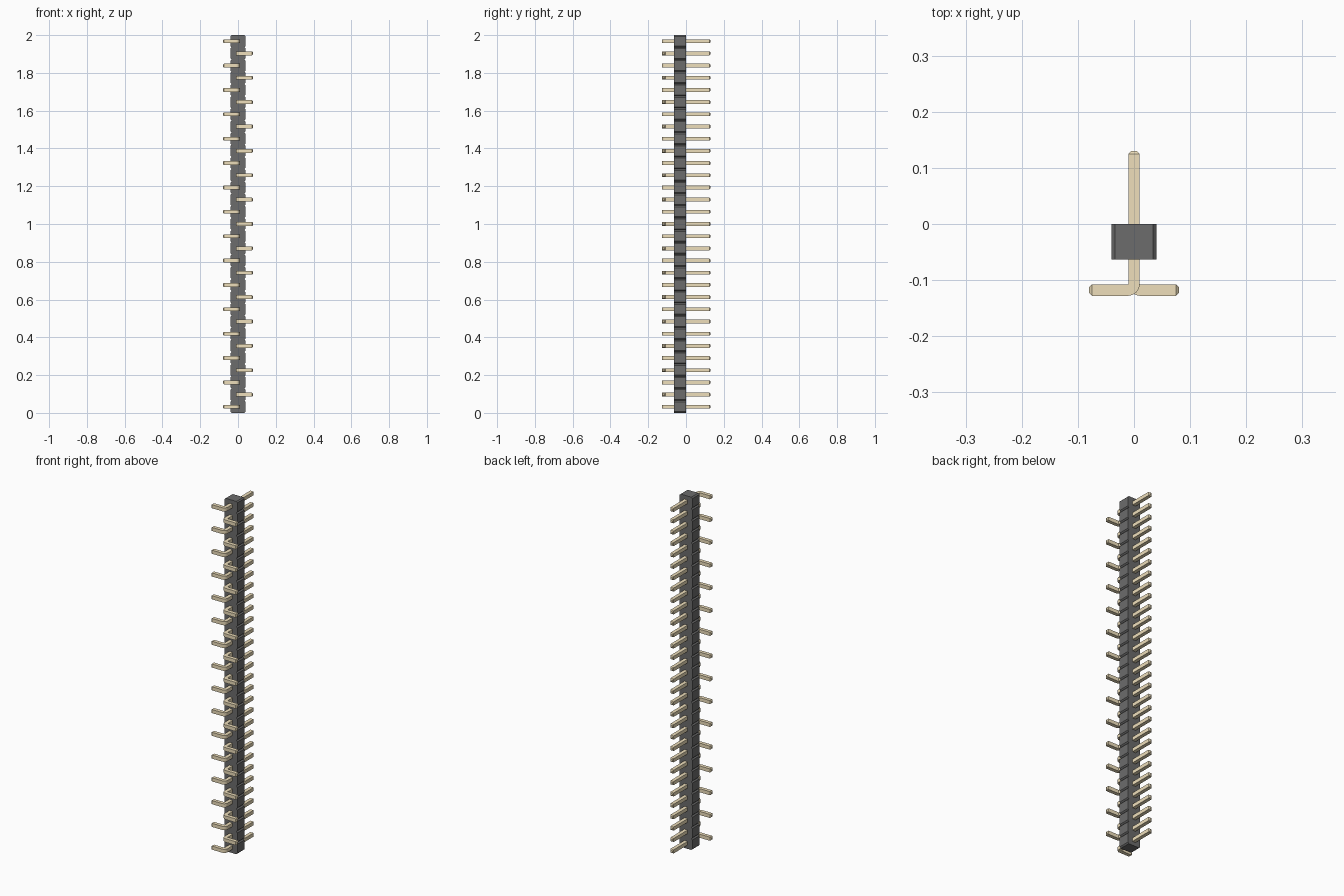
import bpy, bmesh, math

if "Cube" in bpy.data.objects:
    bpy.data.objects.remove(bpy.data.objects["Cube"])

COUNT = 31
PITCH = 2 / COUNT
HW = 0.0102            # half width of a square pin
CH = 0.0051            # tip chamfer
BODY_X, BODY_Y0, BODY_Y1 = 0.04, -0.063, 0.001
TIP_Y, FOOT_Y, FOOT_X = 0.13, -0.128, 0.08


def material(name, rgb):
    m = bpy.data.materials.new(name)
    m.diffuse_color = (*rgb, 1)
    m.use_nodes = True
    m.node_tree.nodes["Principled BSDF"].inputs["Base Color"].default_value = m.diffuse_color
    return m


def to_mesh(bm, name, mat):
    bmesh.ops.recalc_face_normals(bm, faces=bm.faces)
    me = bpy.data.meshes.new(name)
    bm.to_mesh(me)
    bm.free()
    me.materials.append(mat)
    return me


def add(name, me):
    ob = bpy.data.objects.new(name, me)
    bpy.context.collection.objects.link(ob)
    return ob


# Plastic strip: one notched outline extruded in depth
def strip_mesh(mat):
    c = PITCH / 10
    right = []
    for i in range(COUNT):
        z0, z1 = i * PITCH, (i + 1) * PITCH
        right += [(BODY_X - c, z0), (BODY_X, z0 + c), (BODY_X, z1 - c)]
    right.append((BODY_X - c, COUNT * PITCH))
    outline = right + [(-x, z) for x, z in reversed(right)]
    bm = bmesh.new()
    face = bm.faces.new([bm.verts.new((x, BODY_Y0, z)) for x, z in outline])
    ext = bmesh.ops.extrude_face_region(bm, geom=[face])
    moved = [v for v in ext["geom"] if isinstance(v, bmesh.types.BMVert)]
    bmesh.ops.translate(bm, verts=moved, vec=(0, BODY_Y1 - BODY_Y0 - 0.001, 0))
    return to_mesh(bm, "body_strip", mat)


# Bent pin: square section swept as (outer point, inner point, half height)
def pin_mesh(name, side, mat):
    t = HW - CH
    r = 0.001
    R = r + 2 * HW
    cx, cy = HW + r, FOOT_Y + R
    st = [((-t, TIP_Y), (t, TIP_Y), t),
          ((-HW, TIP_Y - CH), (HW, TIP_Y - CH), HW)]
    for k in range(9):
        a = math.pi + k * math.pi / 16
        ca, sa = math.cos(a), math.sin(a)
        st.append(((cx + R * ca, cy + R * sa), (cx + r * ca, cy + r * sa), HW))
    ym = FOOT_Y + HW
    st += [((FOOT_X - CH, ym - HW), (FOOT_X - CH, ym + HW), HW),
           ((FOOT_X, ym - t), (FOOT_X, ym + t), t)]
    bm = bmesh.new()
    rings = []
    for o, i, h in st:
        rings.append([bm.verts.new((side * p[0], p[1], z))
                      for p, z in ((o, -h), (i, -h), (i, h), (o, h))])
    for a, b in zip(rings, rings[1:]):
        for j in range(4):
            k = (j + 1) % 4
            bm.faces.new((a[j], a[k], b[k], b[j]))
    bm.faces.new(rings[0])
    bm.faces.new(rings[-1])
    return to_mesh(bm, name, mat)


plastic = material("dark_plastic", (0.15, 0.15, 0.15))
metal = material("pale_metal", (0.86, 0.74, 0.5))

add("body_strip", strip_mesh(plastic))

# Pins alternate left and right, starting left at the bottom
meshes = [pin_mesh("pin_left", -1, metal), pin_mesh("pin_right", 1, metal)]
for i in range(COUNT):
    me = meshes[i % 2]
    ob = add(f"{me.name}_{i + 1}", me)
    ob.location.z = (i + 0.5) * PITCH
    if i < 2:
        bpy.ops.object.select_all(action='DESELECT')
        ob.select_set(True)
        bpy.context.view_layer.objects.active = ob
        bpy.ops.object.shade_smooth_by_angle(angle=math.radians(30))
